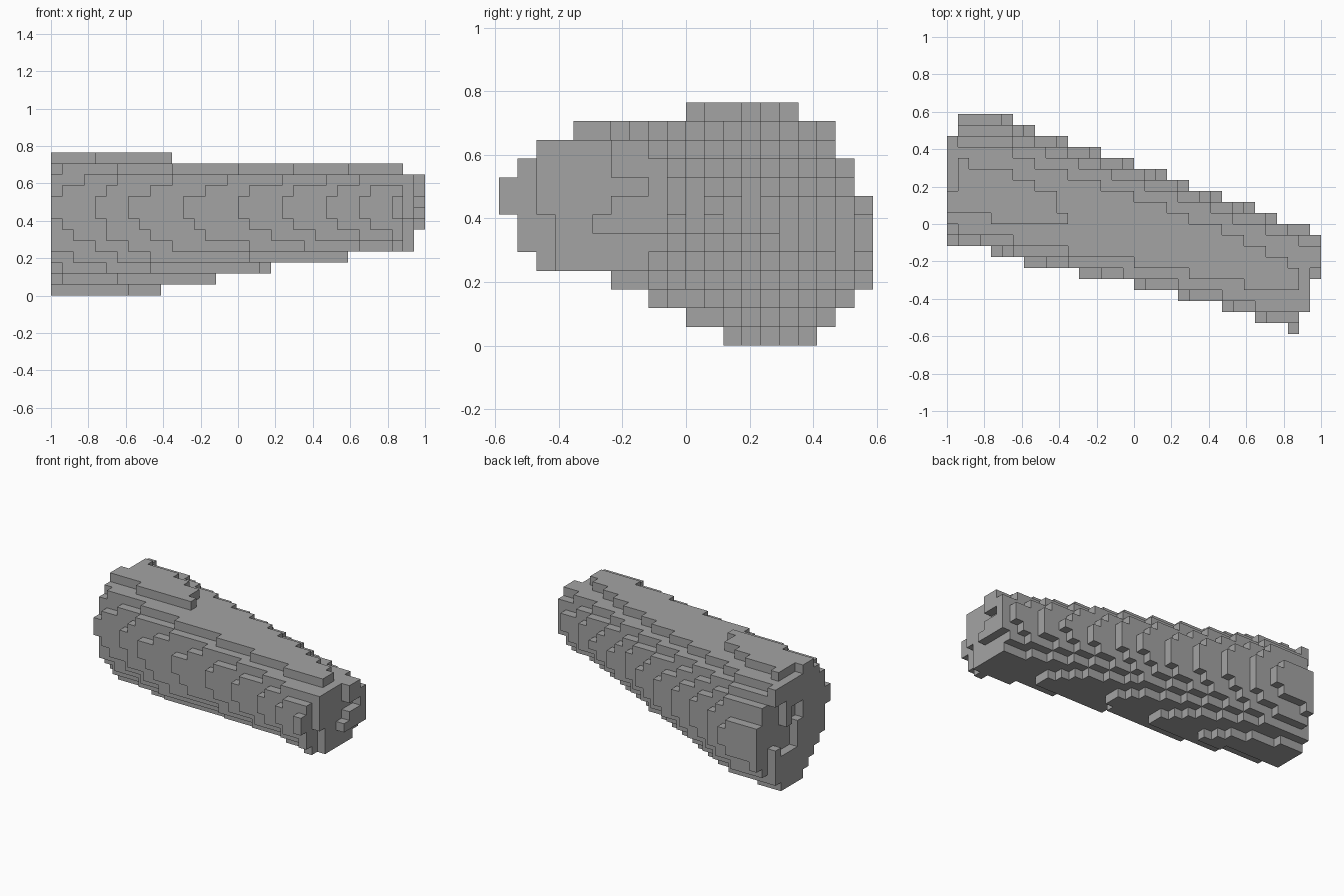
import bpy, bmesh, math

if "Cube" in bpy.data.objects:
    bpy.data.objects.remove(bpy.data.objects["Cube"], do_unlink=True)

NX, NY, NZ = 34, 20, 13          # block counts along x, y, z
H = 2 / NX                       # block size

# Outline of the tapered log, in block units along its length
LOW_Y = [(0, 8.6), (4, 7.57), (7, 6.55), (12, 5.5), (17, 4.5), (21, 3.5), (25, 2.5), (28, 1.5), (31, 0.42), (34, -0.4)]
HIGH_Y = [(0, 20.1), (6, 19.55), (8, 18.5), (11, 17.5), (20, 14.52), (22, 13.55), (33, 9.5), (34, 9.2)]
BOTTOM = [(0, -0.12), (10, 0.47), (15, 1.46), (20, 2.46), (27, 3.47), (28, 3.6), (34, 3.95)]
TOP = [(0, 13.0), (11, 12.5), (32, 11.56), (34, 11.5)]


def interp(points, x):
    for (x0, y0), (x1, y1) in zip(points, points[1:]):
        if x <= x1:
            return y0 + (y1 - y0) * (x - x0) / (x1 - x0)
    return points[-1][1]


# Fill a leaning oval cross-section in each slice
filled = set()
for i in range(NX - 1):
    x = i + 0.5
    lo, hi, bot, top = (interp(p, x) for p in (LOW_Y, HIGH_Y, BOTTOM, TOP))
    yc, ry, zc, rz = (lo + hi) / 2, (hi - lo) / 2, (bot + top) / 2, (top - bot) / 2
    for j in range(NY):
        u = (j + 0.5 - yc) / ry
        lean = (1.6 if u < 0 else 0.6) * (1 - x / NX)
        rz_in = math.sqrt(rz * rz - lean * lean)
        for k in range(NZ):
            v = (k + 0.5 - zc + lean * u) / rz_in
            if u * u + v * v <= 1.005:
                filled.add((i, j, k))

# Wide end: trimmed far edge and an uneven pocket open to the side
filled -= {(0, j, k) for j in range(NY) for k in range(NZ) if j > 17 or (j > 12 and k > 11)}
pocket = {4: (14, 17), 5: (14, 18), 6: (14, 18), 7: (13, 18), 8: (13, 18), 9: (16, 18)}
filled -= {(0, j, k) for k, (a, b) in pocket.items() for j in range(a, b)}
filled |= {(0, 15, k) for k in (7, 8)}

# Narrow end: stepped corner and a notched raised patch
filled -= {(32, j, k) for j in range(NY) for k in range(NZ)
           if j < (2 if k >= 7 else 3) or j > 9 or k > 10}
filled |= {(32, 2, k) for k in range(7, 11)}
patch = {6: (5, 9), 7: (6, 9), 8: (8, 9), 9: (6, 9), 10: (6, 8)}
filled |= {(33, j, k) for k, (a, b) in patch.items() for j in range(a, b)}

# Skin the blocks with their exposed faces
bm = bmesh.new()
verts = {}


def corner(p):
    if p not in verts:
        verts[p] = bm.verts.new(((p[0] - NX / 2) * H, (p[1] - NY / 2) * H, p[2] * H))
    return verts[p]


for cell in sorted(filled):
    for axis in range(3):
        for side in (0, 1):
            step = [0, 0, 0]
            step[axis] = 2 * side - 1
            if tuple(c + s for c, s in zip(cell, step)) in filled:
                continue
            ring = []
            for a, b in ((0, 0), (1, 0), (1, 1), (0, 1)):
                p = list(cell)
                p[axis] += side
                p[(axis + 1) % 3] += a
                p[(axis + 2) % 3] += b
                ring.append(corner(tuple(p)))
            bm.faces.new(ring if side else ring[::-1])

mesh = bpy.data.meshes.new("tapered_block_log")
bm.to_mesh(mesh)
bm.free()
log = bpy.data.objects.new("tapered_block_log", mesh)
bpy.context.collection.objects.link(log)

# Single grey material
grey = bpy.data.materials.new("mid_grey")
grey.use_nodes = True
colour = (0.37, 0.37, 0.37, 1)
grey.diffuse_color = colour
grey.node_tree.nodes["Principled BSDF"].inputs["Base Color"].default_value = colour
mesh.materials.append(grey)
